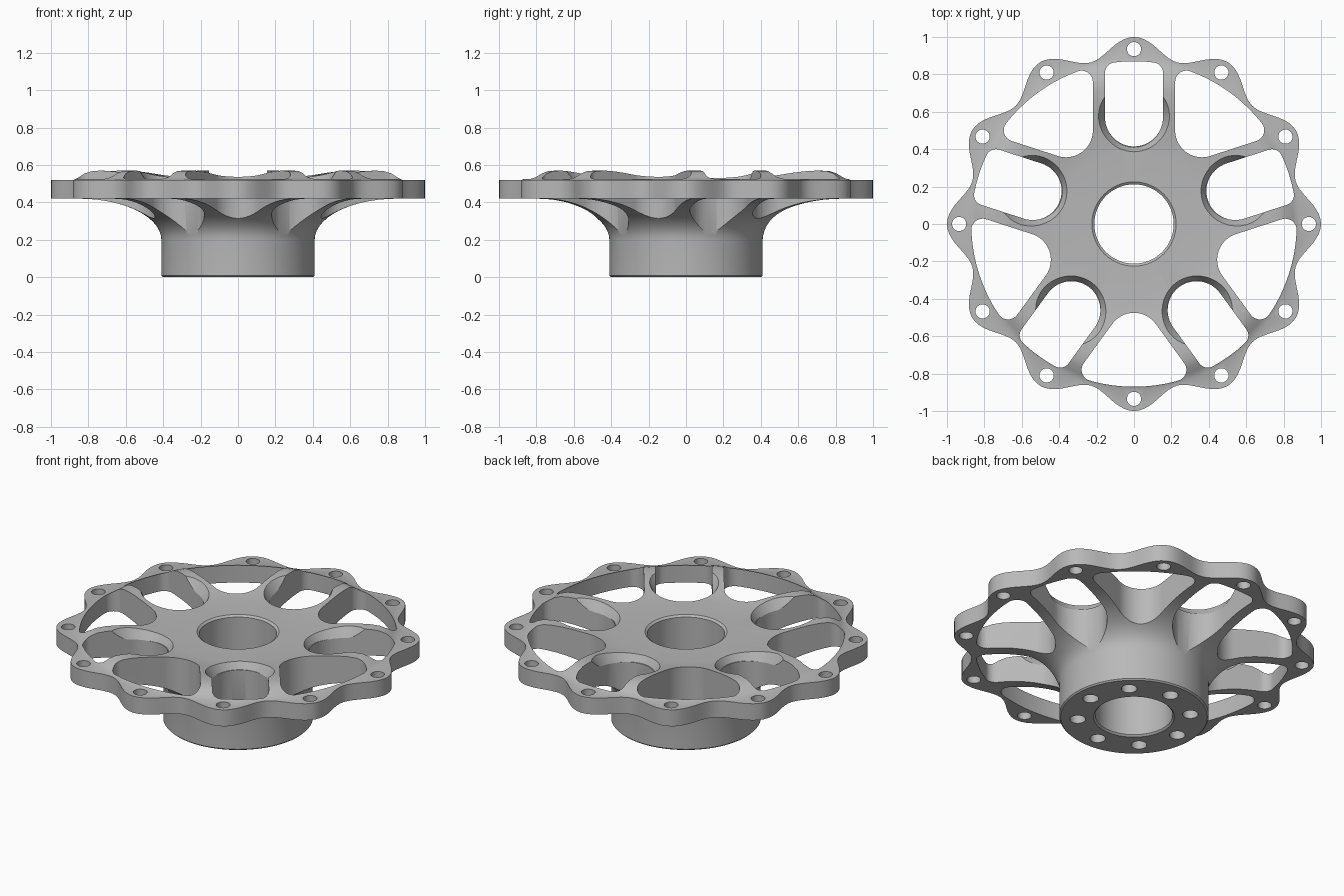
import bpy, bmesh
from math import sin, cos, atan2, sqrt, radians, pi, tau

cube = bpy.data.objects.get("Cube")
if cube:
    bpy.data.objects.remove(cube)

metal = bpy.data.materials.new("grey metal")
metal.use_nodes = True
grey = (0.48, 0.48, 0.48, 1)
metal.diffuse_color = grey
metal.node_tree.nodes["Principled BSDF"].inputs["Base Color"].default_value = grey


def make_object(name, bm):
    bmesh.ops.recalc_face_normals(bm, faces=bm.faces)
    mesh = bpy.data.meshes.new(name)
    bm.to_mesh(mesh)
    bm.free()
    obj = bpy.data.objects.new(name, mesh)
    bpy.context.collection.objects.link(obj)
    return obj


def loft(bm, lower, upper):
    """Closed solid between two matching loops of points."""
    a = [bm.verts.new(p) for p in lower]
    b = [bm.verts.new(p) for p in upper]
    bm.faces.new(a[::-1])
    bm.faces.new(b)
    for i in range(len(a)):
        j = (i + 1) % len(a)
        bm.faces.new((a[i], a[j], b[j], b[i]))


def circle(radius, dist, angle, z, count=32):
    cx, cy = dist * cos(angle), dist * sin(angle)
    return [(cx + radius * cos(tau * i / count), cy + radius * sin(tau * i / count), z)
            for i in range(count)]


def arc(cx, cy, r, start, end, steps):
    return [(cx + r * cos(start + (end - start) * i / steps),
             cy + r * sin(start + (end - start) * i / steps)) for i in range(steps + 1)]


# Carrier body: turned profile whose outer edge swells into bolt lobes
SEGMENTS = 240
LOBES = 12
RIM = 1.0
profile = [(.212, .01), (.212, .518), (.225, .528), (.40, .53), (.47, .536), (.54, .546),
           (.61, .558), (.67, .566), (.73, .57), (.78, .568), (.82, .555), (.85, .535),
           (.88, .52), (RIM, .52), (RIM, .42), (.85, .42)]
# Flared underside blending the rim into the hub barrel
profile += [(.85 - .44 * sin(t), .20 + .22 * cos(t))
            for t in [pi / 2 * i / 14 for i in range(1, 15)]]
profile += [(.41, .008), (.402, 0), (.222, 0)]


def lobe_radius(angle):
    return .947 + .053 * cos(LOBES * angle)


bm = bmesh.new()
rings = []
for r, z in profile:
    ring = []
    for i in range(SEGMENTS):
        a = tau * i / SEGMENTS
        rad = lobe_radius(a) if r == RIM else r
        ring.append(bm.verts.new((rad * cos(a), rad * sin(a), z)))
    rings.append(ring)
for k, ring in enumerate(rings):
    following = rings[(k + 1) % len(rings)]
    for i in range(SEGMENTS):
        j = (i + 1) % SEGMENTS
        bm.faces.new((ring[i], ring[j], following[j], following[i]))
carrier = make_object("brake_disc_carrier", bm)
carrier.data.materials.append(metal)

# Window openings: rounded inner end, straight sides, rounded outer corners
OUTER = .87


def window(inner_x, inner_r, side, corner_angle, corner_r):
    dist = OUTER - corner_r
    inner = arc(inner_x, 0, inner_r, pi, side, 14)
    corner = arc(dist * cos(corner_angle), dist * sin(corner_angle),
                 corner_r, side, corner_angle, 8)
    outer = arc(0, 0, OUTER, corner_angle, 0, 10)
    half = inner + corner + outer[1:]
    return half + [(x, -y) for x, y in half[-2:0:-1]]


def corner_offset(perp, corner_r):
    return atan2(perp, sqrt((OUTER - corner_r) ** 2 - perp ** 2))


wedge_half = radians(36)
small = window(.57, .155, pi / 2, corner_offset(.155 - .055, .055), .055)
large = window(.619, .144, pi / 2 + wedge_half,
               wedge_half - corner_offset(.22 + .06, .06), .06)


def turned(outline, a, z):
    return [(x * cos(a) - y * sin(a), x * sin(a) + y * cos(a), z) for x, y in outline]


windows, lips, holes = bmesh.new(), bmesh.new(), bmesh.new()
for k in range(5):
    a = pi / 2 + tau * k / 5
    for outline, angle in ((small, a), (large, a + pi)):
        loft(windows, turned(outline, angle, .1), turned(outline, angle, .8))
    # Sloped lip at the hub end of each narrow window
    loft(lips, circle(.15, .56, a, .49, 48), circle(.21, .56, a, .59, 48))

# Rim bolt holes and blind hub holes
for k in range(LOBES):
    a = tau * k / LOBES
    loft(holes, circle(.038, .935, a, .3), circle(.038, .935, a, .7))
for k in range(8):
    a = tau * k / 8
    loft(holes, circle(.043, .31, a, -.1), circle(.043, .31, a, .2))

bpy.context.view_layer.objects.active = carrier
for name, bm in (("window_cutter", windows), ("lip_cutter", lips), ("hole_cutter", holes)):
    cutter = make_object(name, bm)
    cutter.hide_render = True
    cut = carrier.modifiers.new(name, 'BOOLEAN')
    cut.operation = 'DIFFERENCE'
    cut.solver = 'EXACT'
    cut.object = cutter
    bpy.ops.object.modifier_apply(modifier=cut.name)
    bpy.data.objects.remove(cutter)

for obj in bpy.context.selected_objects:
    obj.select_set(False)
carrier.select_set(True)
bpy.ops.object.shade_smooth_by_angle(angle=radians(28))
